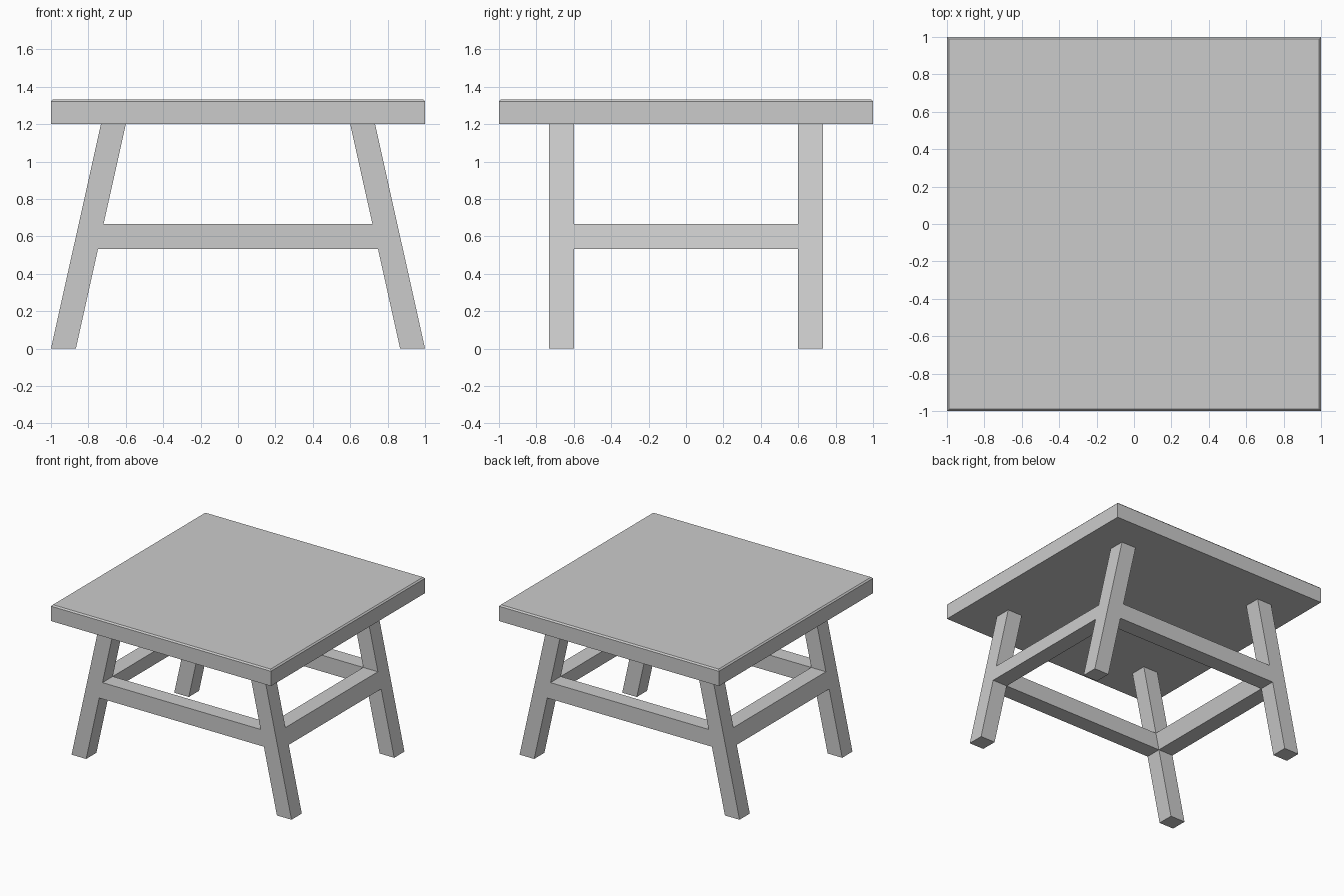
import bpy, bmesh

if "Cube" in bpy.data.objects:
    bpy.data.objects.remove(bpy.data.objects["Cube"])

TOP_Z, THICK = 1.2, 0.133      # underside of the tabletop, timber thickness
RAIL_Z = (0.533, 0.667)        # bottom and top of the stretchers
INNER_Y, OUTER_Y = 0.6, 0.733  # leg faces in y


def leg_x(z):
    """Inner x of the splayed right-hand legs at height z."""
    return 0.867 - 0.267 * z / TOP_Z


def prism(name, profile, y0, y1):
    """Extrude an x-z profile from y0 to y1."""
    bm = bmesh.new()
    face = bm.faces.new([bm.verts.new((x, y0, z)) for x, z in profile])
    new = bmesh.ops.extrude_face_region(bm, geom=[face])["geom"]
    verts = [v for v in new if isinstance(v, bmesh.types.BMVert)]
    bmesh.ops.translate(bm, verts=verts, vec=(0, y1 - y0, 0))
    bmesh.ops.recalc_face_normals(bm, faces=bm.faces)
    mesh = bpy.data.meshes.new(name)
    bm.to_mesh(mesh)
    bm.free()
    obj = bpy.data.objects.new(name, mesh)
    bpy.context.collection.objects.link(obj)
    return obj


def splayed(z0, z1, side):
    """Slanted profile shared by the legs and side stretchers."""
    a, b = leg_x(z0), leg_x(z1)
    return [(side * x, z) for x, z in
            ((a, z0), (a + THICK, z0), (b + THICK, z1), (b, z1))]


# Tabletop with a thin chamfer around its upper edge
top = prism("tabletop", [(-1, TOP_Z), (1, TOP_Z), (1, TOP_Z + THICK), (-1, TOP_Z + THICK)], -1, 1)
bm = bmesh.new()
bm.from_mesh(top.data)
rim = [e for e in bm.edges if all(v.co.z > TOP_Z + 0.1 for v in e.verts)]
bmesh.ops.bevel(bm, geom=rim, offset=0.011, segments=1, affect='EDGES')
bm.to_mesh(top.data)
bm.free()

# Legs and side stretchers
for side, label in ((-1, "left"), (1, "right")):
    prism(f"front_{label}_leg", splayed(0, TOP_Z, side), -OUTER_Y, -INNER_Y)
    prism(f"back_{label}_leg", splayed(0, TOP_Z, side), INNER_Y, OUTER_Y)
    prism(f"{label}_stretcher", splayed(*RAIL_Z, side), -INNER_Y, INNER_Y)

# Front and back stretchers, cut to the slope of the legs
low, high = RAIL_Z
a, b = leg_x(low), leg_x(high)
rail = [(-a, low), (a, low), (b, high), (-b, high)]
prism("front_stretcher", rail, -OUTER_Y, -INNER_Y)
prism("back_stretcher", rail, INNER_Y, OUTER_Y)
